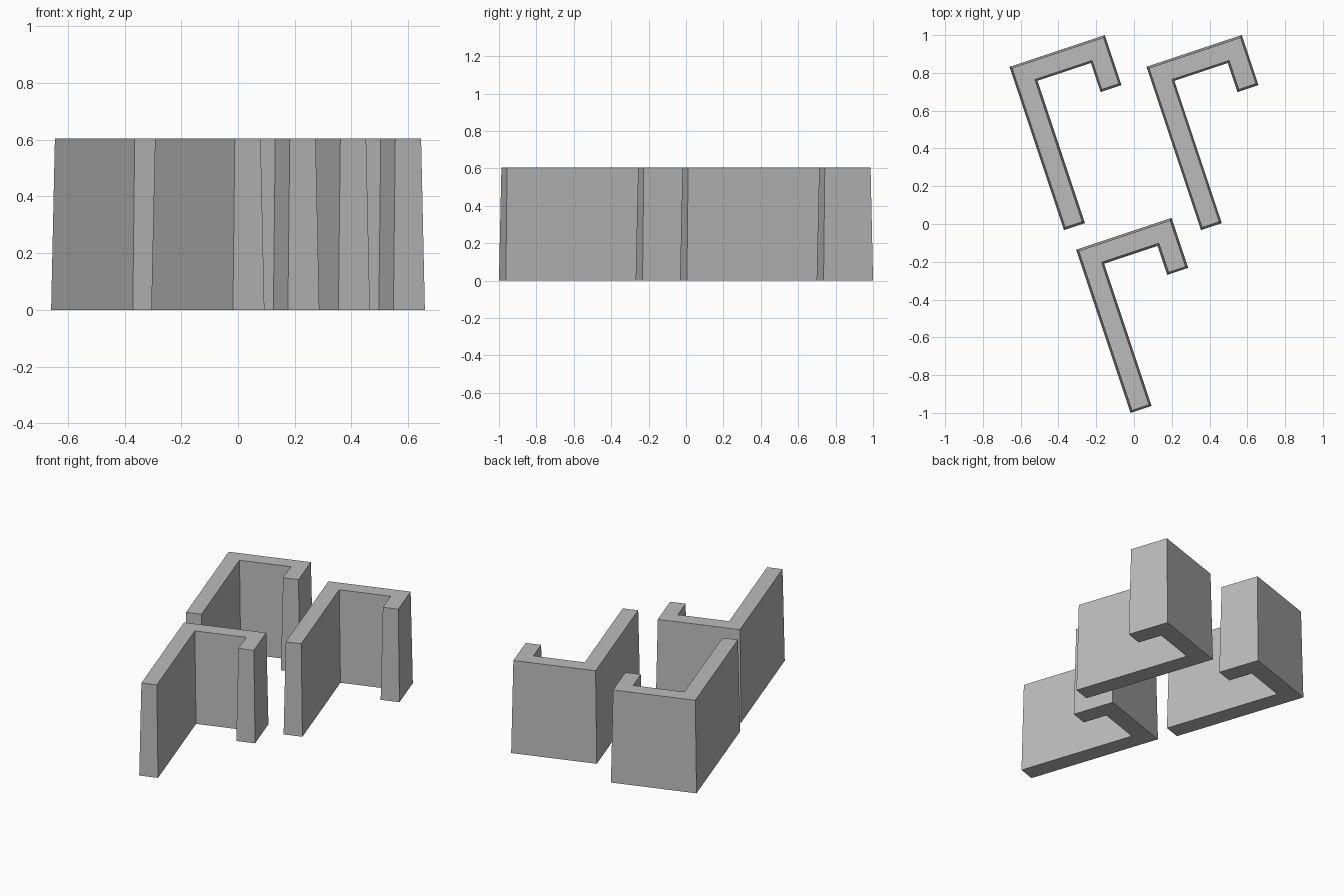
import bpy, bmesh, math
from mathutils import Vector

if "Cube" in bpy.data.objects:
    bpy.data.objects.remove(bpy.data.objects["Cube"])

THICK, ARM, BAR, HOOK = 0.117, 0.911, 0.532, 0.279
HEIGHT = 0.605
DRAFT = HEIGHT * math.tan(math.radians(1))   # walls lean inwards by one degree
ANGLE = math.atan2(1, 3)

grey = bpy.data.materials.new("mid grey")
grey.diffuse_color = (0.5, 0.5, 0.5, 1)
grey.use_nodes = True
grey.node_tree.nodes["Principled BSDF"].inputs["Base Color"].default_value = grey.diffuse_color


def hook_outline(d):
    """Counter-clockwise outline, inset by d; origin at the outer corner."""
    return [
        (d, -d), (d, -ARM + d), (THICK - d, -ARM + d), (THICK - d, -THICK + d),
        (BAR - THICK + d, -THICK + d), (BAR - THICK + d, -HOOK + d),
        (BAR - d, -HOOK + d), (BAR - d, -d),
    ]


def hook_wall(name, x, y):
    bm = bmesh.new()
    low = [bm.verts.new((px, py, 0)) for px, py in hook_outline(0)]
    high = [bm.verts.new((px, py, HEIGHT)) for px, py in hook_outline(DRAFT)]
    bm.faces.new(low[::-1])
    bm.faces.new(high)
    for i in range(len(low)):
        j = (i + 1) % len(low)
        bm.faces.new((low[i], low[j], high[j], high[i]))
    mesh = bpy.data.meshes.new(name)
    bm.to_mesh(mesh)
    bm.free()
    mesh.materials.append(grey)
    ob = bpy.data.objects.new(name, mesh)
    ob.location = Vector((x, y, 0))
    ob.rotation_euler.z = ANGLE
    bpy.context.collection.objects.link(ob)


# Three identical hook-shaped walls
hook_wall("front_hook_wall", -0.306, -0.136)
hook_wall("back_left_hook_wall", -0.659, 0.832)
hook_wall("back_right_hook_wall", 0.066, 0.832)
